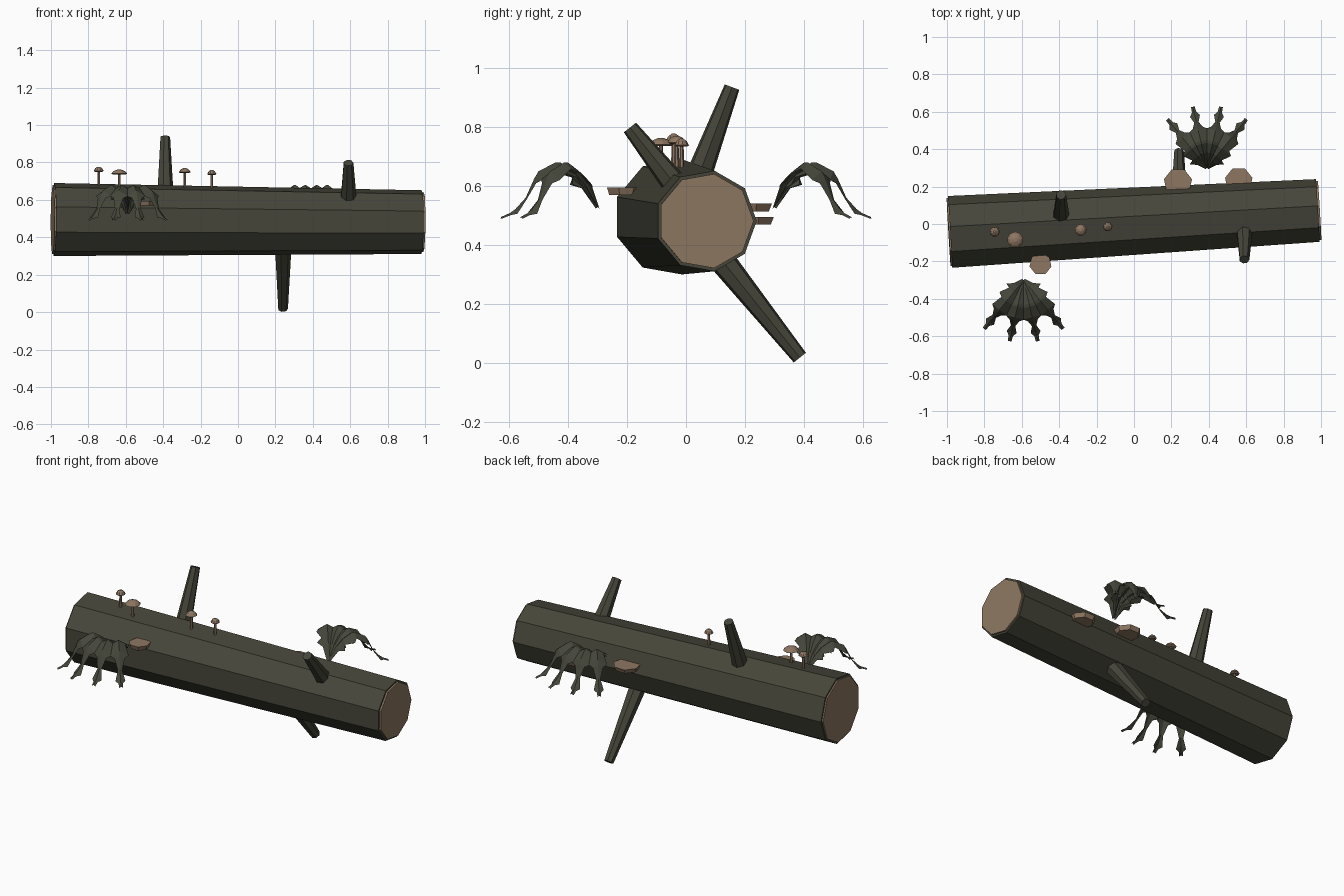
import bpy
import bmesh
from math import cos, sin, tau, radians
from mathutils import Vector

cube = bpy.data.objects.get("Cube")
if cube:
    bpy.data.objects.remove(cube, do_unlink=True)


def make_material(name, color):
    mat = bpy.data.materials.new(name)
    mat.use_nodes = True
    mat.diffuse_color = (*color, 1)
    mat.node_tree.nodes["Principled BSDF"].inputs["Base Color"].default_value = (*color, 1)
    return mat


BARK = make_material("mossy bark", (0.06, 0.06, 0.042))
LEAF = make_material("fern green", (0.06, 0.062, 0.043))
WOOD = make_material("cut wood", (0.27, 0.185, 0.12))
FUNGUS = make_material("fungus tan", (0.27, 0.18, 0.12))


def finish(name, bm, mat):
    mesh = bpy.data.meshes.new(name)
    bm.to_mesh(mesh)
    bm.free()
    mesh.materials.append(mat)
    obj = bpy.data.objects.new(name, mesh)
    bpy.context.collection.objects.link(obj)
    return obj


def loft(name, mat, rings, sides, side_axis=Vector((0, 1, 0))):
    """Closed solid through (centre, radius) rings, square to the line between the ends."""
    bm = bmesh.new()
    axis = (Vector(rings[-1][0]) - Vector(rings[0][0])).normalized()
    u = (side_axis - axis * side_axis.dot(axis)).normalized()
    v = axis.cross(u)
    loops = []
    for centre, radius in rings:
        angles = [tau * i / sides for i in range(sides)]
        loops.append([bm.verts.new(Vector(centre) + radius * (u * cos(a) + v * sin(a)))
                      for a in angles])
    for low, high in zip(loops, loops[1:]):
        for i in range(sides):
            j = (i + 1) % sides
            bm.faces.new((low[i], low[j], high[j], high[i]))
    bm.faces.new(loops[0][::-1])
    bm.faces.new(loops[-1])
    return finish(name, bm, mat)


# Fallen trunk with a cut wood disc on each end
right_end, left_end = Vector((-0.983, -0.048, 0.495)), Vector((0.983, 0.067, 0.481))
axis = (left_end - right_end).normalized()
loft("trunk", BARK, [(right_end, 0.198), (left_end, 0.173)], 9)
for name, end, way, radius in (("right_cut", right_end, -1, 0.188),
                               ("left_cut", left_end, 1, 0.162)):
    loft(name, WOOD, [(end - axis * 0.01, radius), (end + axis * (0.01 + 0.008 * (way - 1) / 2 if way > 0 else -0.01), radius)]
         if way > 0 else [(end - axis * 0.008, radius), (end + axis * 0.01, radius)], 9)

# Broken branch stubs
for name, base, tip in (
        ("upper_branch", (-0.39, 0.0, 0.52), (-0.39, 0.156, 0.935)),
        ("front_branch", (0.59, 0.03, 0.52), (0.59, -0.19, 0.798)),
        ("lower_branch", (0.24, 0.04, 0.45), (0.24, 0.386, 0.018))):
    loft(name, BARK, [(base, 0.052), (tip, 0.027)], 7, Vector((1, 0, 0)))

# Small mushrooms along the top
for i, (x, y, top, r) in enumerate((
        (-0.745, -0.042, 0.777, 0.027), (-0.635, -0.085, 0.762, 0.044),
        (-0.285, -0.032, 0.77, 0.032), (-0.14, -0.015, 0.76, 0.025))):
    loft(f"mushroom_stem_{i + 1}", FUNGUS,
         [((x, y, 0.63), 0.009), ((x, y, top - 0.015), 0.007)], 6)
    loft(f"mushroom_cap_{i + 1}", FUNGUS,
         [((x, y, top - 0.027), r * 0.75), ((x, y, top - 0.022), r),
          ((x, y, top - 0.008), r * 0.7), ((x, y, top), r * 0.25)], 9)

# Shelf fungi on the trunk sides, tapering underneath
for name, x, y, z, r in (("front_shelf", -0.5, -0.214, 0.582, 0.06),
                         ("back_shelf_high", 0.235, 0.222, 0.527, 0.077),
                         ("back_shelf_low", 0.56, 0.23, 0.482, 0.075)):
    out = Vector((0, -1 if y < 0 else 1, 0))
    out.rotate(Vector((0, 0, 1)).rotation_difference(Vector((0, 0, 1))))
    turned = Vector((sin(tau / 14), out.y * cos(tau / 14), 0))
    loft(name, FUNGUS, [((x, y, z - 0.013), r * 0.85), ((x, y, z + 0.013), r)], 7, turned)

# Fern fronds: distance along, height, half width of the leaf
FROND = ((0, 0.53, 0.01), (0.045, 0.61, 0.03), (0.072, 0.64, 0.06), (0.08, 0.65, 0.036),
         (0.13, 0.68, 0.06), (0.145, 0.68, 0.036), (0.205, 0.65, 0.05),
         (0.22, 0.625, 0.027), (0.25, 0.56, 0.012), (0.285, 0.522, 0.027),
         (0.305, 0.508, 0.012), (0.335, 0.495, 0.01))


def fern(name, x, y, way):
    bm = bmesh.new()
    for degrees in (-39, -13, 13, 39):
        a = radians(degrees)
        along = Vector((sin(a), way * cos(a), 0))
        across = Vector((cos(a), -way * sin(a), 0))
        rows = []
        for dist, z, w in FROND:
            ridge = Vector((x, y, z)) + along * dist
            rows.append([bm.verts.new(ridge + across * s * w - Vector((0, 0, abs(s) * w * 0.6)))
                         for s in (-1, 0, 1)])
        for p, q in zip(rows, rows[1:]):
            for k in (0, 1):
                bm.faces.new((p[k], p[k + 1], q[k + 1], q[k]))
    for face in bm.faces:
        face.normal_update()
        if face.normal.z < 0:
            face.normal_flip()
    finish(name, bm, LEAF)


fern("front_fern", -0.59, -0.3, -1)
fern("back_fern", 0.39, 0.3, 1)
